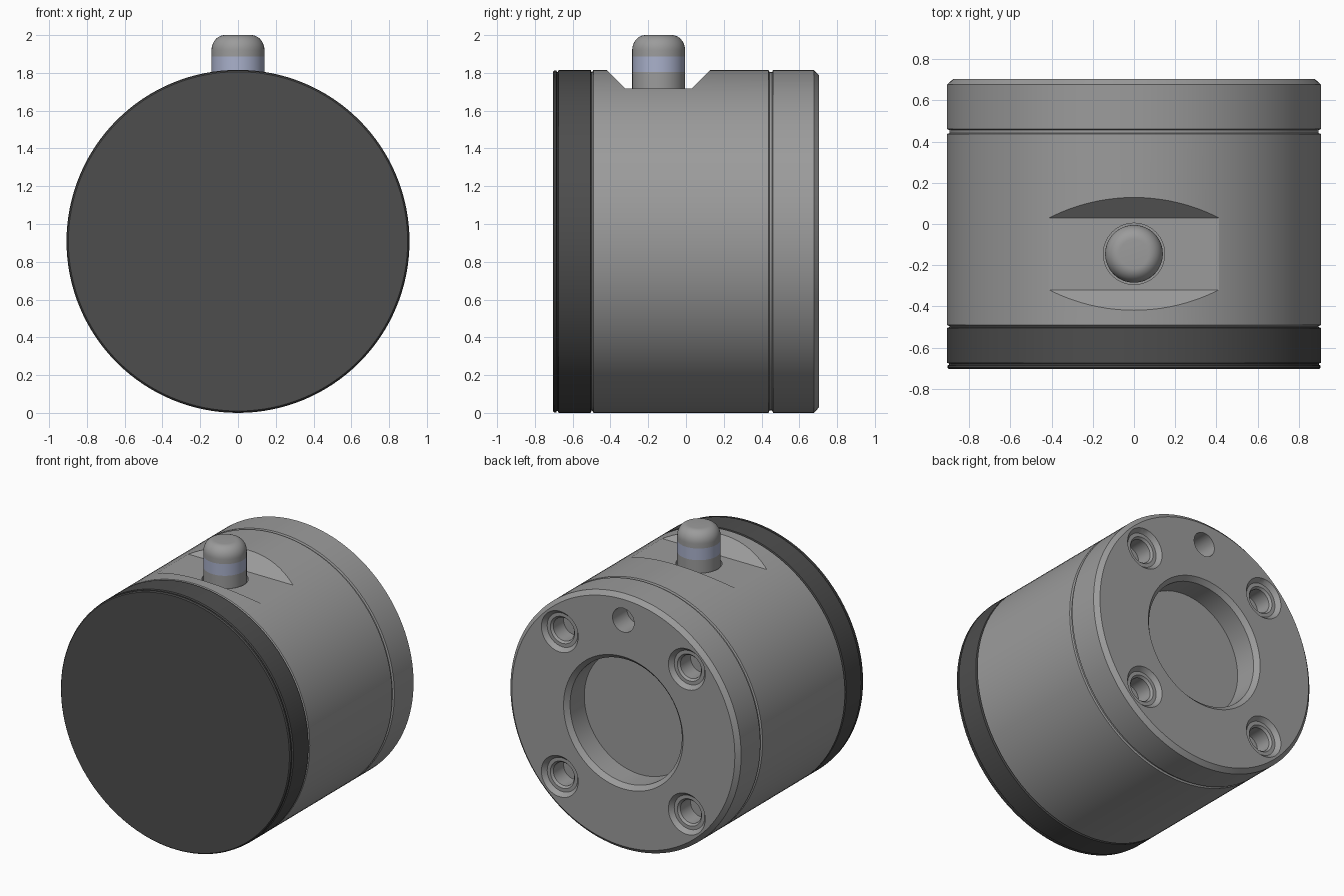
import bpy, bmesh, math
from mathutils import Matrix

old = bpy.data.objects.get("Cube")
if old:
    bpy.data.objects.remove(old, do_unlink=True)

R = 0.908          # housing radius, also height of its axis
BACK = 0.705       # y of the mounting face
PIN_Y = -0.145
TO_Y = Matrix.Rotation(-math.pi / 2, 4, 'X')


def material(name, color):
    m = bpy.data.materials.new(name)
    m.use_nodes = True
    m.diffuse_color = (*color, 1)
    m.node_tree.nodes["Principled BSDF"].inputs["Base Color"].default_value = (*color, 1)
    return m


metal = material("grey metal", (0.33, 0.33, 0.33))
dark = material("dark grey plastic", (0.075, 0.075, 0.075))
blue = material("pale blue band", (0.40, 0.44, 0.60))


def finish(bm, name, mats):
    bmesh.ops.recalc_face_normals(bm, faces=bm.faces)
    mesh = bpy.data.meshes.new(name)
    bm.to_mesh(mesh)
    bm.free()
    ob = bpy.data.objects.new(name, mesh)
    bpy.context.collection.objects.link(ob)
    for m in mats:
        mesh.materials.append(m)
    return ob


def lathe(name, profile, mats, loc, along_y=True, segs=128):
    """Turn (radius, height) points about an axis and close both ends."""
    bm = bmesh.new()
    rings = []
    for r, h in profile:
        rings.append([bm.verts.new((r * math.cos(a), r * math.sin(a), h))
                      for a in (2 * math.pi * i / segs for i in range(segs))])
    for a, b in zip(rings, rings[1:]):
        for i in range(segs):
            j = (i + 1) % segs
            bm.faces.new((a[i], a[j], b[j], b[i]))
    bm.faces.new(rings[0])
    bm.faces.new(rings[-1])
    mat = Matrix.Translation(loc)
    bm.transform(mat @ TO_Y if along_y else mat)
    return finish(bm, name, mats)


def smooth(ob):
    bpy.ops.object.select_all(action='DESELECT')
    ob.select_set(True)
    bpy.context.view_layer.objects.active = ob
    bpy.ops.object.shade_smooth_by_angle(angle=math.radians(25))


def cut(target, cutter):
    mod = target.modifiers.new("cut", 'BOOLEAN')
    mod.operation, mod.solver, mod.object = 'DIFFERENCE', 'EXACT', cutter
    cutter.hide_render = True
    bpy.context.view_layer.objects.active = target
    bpy.ops.object.modifier_apply(modifier=mod.name)
    bpy.data.objects.remove(cutter, do_unlink=True)


# Housing with ring groove, rear chamfer and central rear recess
housing = lathe("housing", [
    (R - 0.012, -0.505), (R - 0.012, -0.497), (R, -0.49),
    (R, 0.437), (R - 0.012, 0.442), (R - 0.012, 0.456), (R, 0.461),
    (R, 0.677), (R - 0.03, BACK), (0.47, BACK),
    (0.44, BACK - 0.03), (0.44, BACK - 0.19)], [metal], (0, 0, R))

# Sloped-sided flat milled across the top
bm = bmesh.new()
ends = [[bm.verts.new((x, PIN_Y + y, z)) for y, z in
         ((-0.175, 1.717), (0.175, 1.717), (0.375, 1.917), (-0.375, 1.917))]
        for x in (-0.7, 0.7)]
for e in ends:
    bm.faces.new(e)
for i in range(4):
    j = (i + 1) % 4
    bm.faces.new((ends[0][i], ends[0][j], ends[1][j], ends[1][i]))
cut(housing, finish(bm, "flat_cutter", [metal]))

# Clearance hole for the pin
cut(housing, lathe("pin_cutter", [(0.149, 1.66), (0.149, 1.9)], [metal],
                   (0, PIN_Y, 0), False, 64))

# Four countersunk mounting holes and one plain hole in the rear face
for sx in (-1, 1):
    for sz in (-1, 1):
        cut(housing, lathe("mount_cutter", [
            (0.082, -0.16), (0.082, -0.045), (0.095, -0.03), (0.12, -0.03),
            (0.145, 0), (0.145, 0.05)], [metal],
            (sx * 0.5, BACK, R + sz * 0.515), True, 48))
cut(housing, lathe("plain_cutter", [(0.085, -0.16), (0.085, 0.05)], [metal],
                   (0, BACK, R + 0.73), True, 48))
smooth(housing)

# Dark front cap with a fine groove near its face
smooth(lathe("front_cap", [
    (R - 0.012, -0.5), (R, -0.505), (R, -0.674), (R - 0.01, -0.678),
    (R - 0.01, -0.684), (R - 0.003, -0.687), (R - 0.003, -0.698),
    (R - 0.01, -0.705)], [dark], (0, 0, R)))

# Round-topped pin, with a coloured band
dome = [(0.07 + 0.07 * math.cos(a), 1.92 + 0.08 * math.sin(a))
        for a in (math.pi / 2 * i / 10 for i in range(11))]
pin = lathe("pin", [(0.14, 1.62), (0.14, 1.805), (0.14, 1.888)] + dome,
            [metal, blue], (0, PIN_Y, 0), False, 64)
for p in pin.data.polygons:
    if 1.81 < p.center.z < 1.88:
        p.material_index = 1
smooth(pin)
